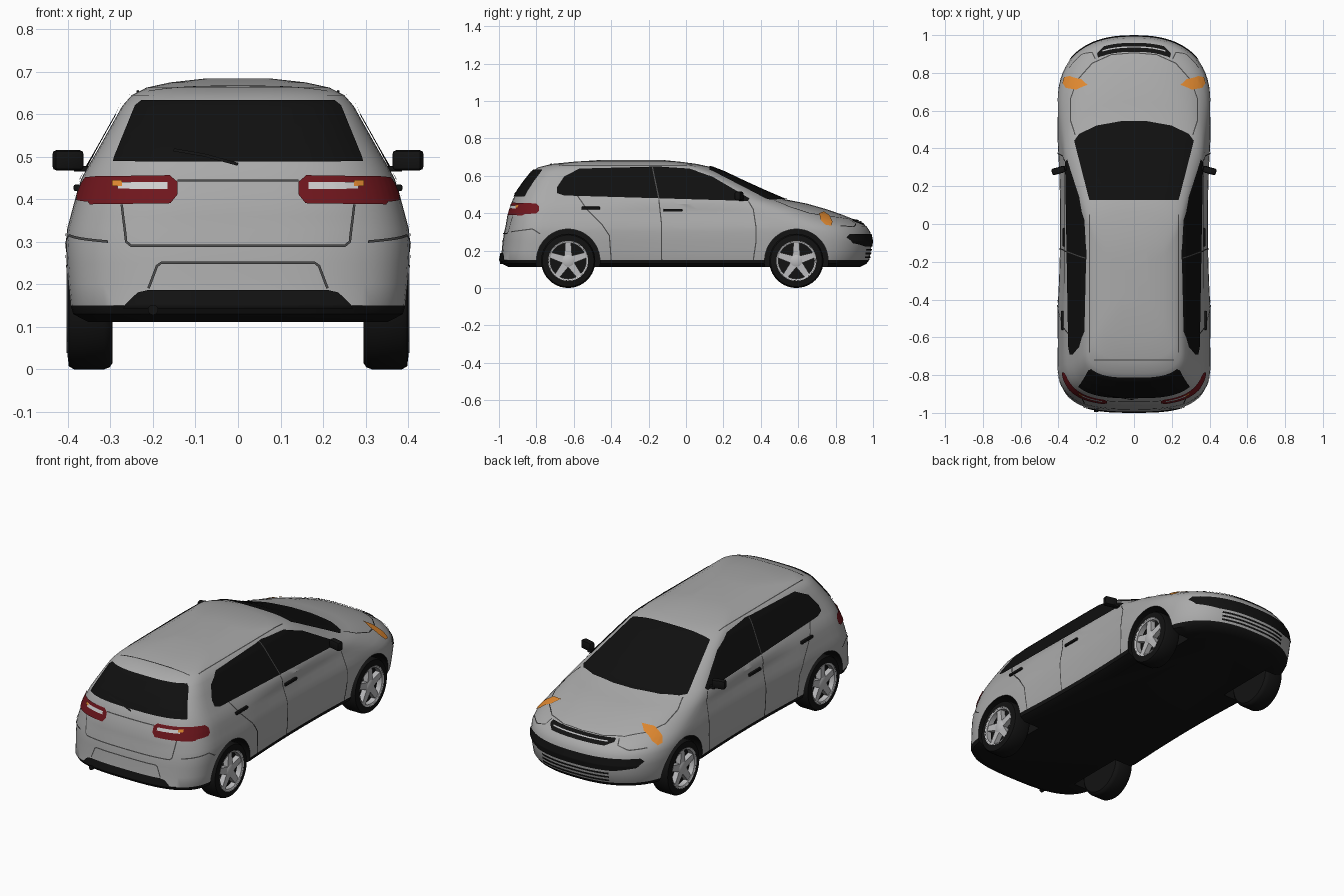
import bpy, bmesh, math
from mathutils import Vector, Matrix
from mathutils.bvhtree import BVHTree

if "Cube" in bpy.data.objects:
    bpy.data.objects.remove(bpy.data.objects["Cube"])


def material(name, r, g, b):
    m = bpy.data.materials.new(name)
    m.diffuse_color = (r, g, b, 1)
    m.use_nodes = True
    m.node_tree.nodes["Principled BSDF"].inputs["Base Color"].default_value = m.diffuse_color
    return m


PAINT = material("silver_paint", .40, .40, .40)
BLACK = material("black_plastic", .006, .006, .006)
GLASS = material("dark_glass", .005, .005, .005)
SEAM = material("seam_grey", .07, .07, .07)
RED = material("lamp_red", .16, .008, .012)
ORANGE = material("signal_orange", .75, .25, .03)
ALLOY = material("alloy", .50, .50, .51)
WHITE = material("lamp_white", .62, .62, .62)


def finish(name, bm, *mats, angle=35):
    me = bpy.data.meshes.new(name)
    bm.to_mesh(me)
    bm.free()
    for m in mats:
        me.materials.append(m)
    me.shade_smooth()
    me.set_sharp_from_angle(angle=math.radians(angle))
    ob = bpy.data.objects.new(name, me)
    bpy.context.collection.objects.link(ob)
    return ob


# ---- body shell: stacked plan outlines (z, half width, rear y, front y, rear corner, front corner)
SLICES = [
    (.112, .36, -.95, .93, .25, .35), (.13, .39, -.985, .965, .25, .35),
    (.15, .395, -.995, .98, .25, .35), (.20, .40, -.985, .988, .25, .35),
    (.25, .403, -.98, .995, .25, .35), (.30, .405, -.972, .985, .25, .36),
    (.33, .402, -.965, .965, .25, .38), (.36, .394, -.96, .915, .25, .40),
    (.39, .386, -.955, .84, .25, .40), (.42, .378, -.945, .755, .25, .38),
    (.45, .368, -.935, .65, .25, .33), (.475, .354, -.925, .525, .23, .24),
    (.52, .328, -.90, .42, .21, .19), (.57, .30, -.865, .31, .19, .16),
    (.62, .272, -.825, .205, .17, .14), (.645, .25, -.79, .14, .15, .13),
    (.663, .215, -.72, .06, .15, .14), (.675, .16, -.60, -.03, .14, .14),
    (.684, .08, -.46, -.12, .08, .08)]


def outline(z, w, yr, yf, lr, lf, n=16):
    pts = []
    for i in range(n + 1):
        a = i / n * math.pi / 2
        pts.append((w * math.sin(a) ** (2 / 2.4), yf - lf + lf * abs(math.cos(a)) ** (2 / 2.4)))
    for i in range(1, 24):
        pts.append((w, yf - lf + (yr + lr - yf + lf) * i / 24))
    for i in range(n + 1):
        a = (1 - i / n) * math.pi / 2
        pts.append((w * math.sin(a) ** (2 / 3), yr + lr - lr * abs(math.cos(a)) ** (2 / 3)))
    # slightly slimmer doors between the wheel arches
    slim = .035 if z < .44 else 0
    pts = [(x * (1 - slim * max(0, 1 - (y / .45) ** 2)), y) for x, y in pts]
    return pts + [(-x, y) for x, y in pts[-2:0:-1]]


bm = bmesh.new()
rings = [[bm.verts.new((x, y, s[0])) for x, y in outline(*s)] for s in SLICES]
for lo, hi in zip(rings, rings[1:]):
    for i in range(len(lo)):
        j = (i + 1) % len(lo)
        bm.faces.new((lo[i], lo[j], hi[j], hi[i]))
bm.faces.new(rings[0])
bm.faces.new(rings[-1])
bmesh.ops.recalc_face_normals(bm, faces=bm.faces)
bm.normal_update()
bvh = BVHTree.FromBMesh(bm)
body = finish("body", bm, PAINT, BLACK)

# ---- wheel arches cut out of the shell
WHEELS, WZ, ARCH = (.59, -.63), .145, .170
bm = bmesh.new()
for y in WHEELS:
    for s in (1, -1):
        bmesh.ops.create_cone(bm, cap_ends=True, segments=48, radius1=ARCH, radius2=ARCH, depth=.3,
                              matrix=Matrix.Translation((s * .41, y, WZ)) @ Matrix.Rotation(math.pi / 2, 4, 'Y'))
cutter = finish("arch_cutter", bm, BLACK)
cutter.hide_render = True
mod = body.modifiers.new("arches", 'BOOLEAN')
mod.operation, mod.solver, mod.object = 'DIFFERENCE', 'EXACT', cutter
cut = bpy.data.meshes.new_from_object(body.evaluated_get(bpy.context.evaluated_depsgraph_get()))
body.modifiers.clear()
body.data = cut
bpy.data.objects.remove(cutter)
cut.materials.clear()
for m in (PAINT, BLACK):
    cut.materials.append(m)
for p in cut.polygons:
    c = p.center
    arch = any(math.hypot(c.y - y, c.z - WZ) < ARCH + .0005 for y in WHEELS)
    p.material_index = 1 if c.z < .15 or arch else 0
cut.shade_smooth()
cut.set_sharp_from_angle(angle=math.radians(35))


# ---- helpers that lay plates and lines on the shell
def cast(view, a, b):
    o, d = {'side': ((2, a, b), (-1, 0, 0)), 'front': ((a, 2, b), (0, -1, 0)),
            'back': ((a, -2, b), (0, 1, 0)), 'top': ((a, b, 2), (0, 0, -1))}[view]
    loc, n, _, _ = bvh.ray_cast(Vector(o), Vector(d))
    return loc, n, -Vector(d)


def lay(name, pts, faces, out, mat, mirror):
    bm = bmesh.new()
    for m in ((1, -1) if mirror else (1,)):
        vs = [bm.verts.new((p.x * m, p.y, p.z)) for p in pts]
        for f in faces:
            face = bm.faces.new([vs[i] for i in f])
            face.normal_update()
            if face.normal.dot(Vector((out.x * m, out.y, out.z))) < 0:
                face.normal_flip()
    return finish(name, bm, mat)


def panel(name, view, poly, mat, mirror=False, off=.005, n=24):
    """Convex outline cut from a grid and projected onto the shell."""
    if sum(p[0] * q[1] - q[0] * p[1] for p, q in zip(poly, poly[1:] + poly[:1])) < 0:
        poly = poly[::-1]
    us, vs = zip(*poly)
    size = Vector((max(us) - min(us), max(vs) - min(vs), 1))
    mid = Vector(((max(us) + min(us)) / 2, (max(vs) + min(vs)) / 2, 0))
    bm = bmesh.new()
    bmesh.ops.create_grid(bm, x_segments=n, y_segments=n, size=.5)
    for v in bm.verts:
        v.co = Vector((v.co.x * size.x, v.co.y * size.y, 0)) + mid
    for p, q in zip(poly, poly[1:] + poly[:1]):
        bmesh.ops.bisect_plane(bm, geom=bm.verts[:] + bm.edges[:] + bm.faces[:], dist=1e-6,
                               plane_co=(*p, 0), plane_no=(q[1] - p[1], p[0] - q[0], 0), clear_outer=True)
    bm.verts.index_update()
    hits = [cast(view, v.co.x, v.co.y) for v in bm.verts]
    faces = [[v.index for v in f.verts] for f in bm.faces if all(hits[v.index][0] for v in f.verts)]
    bm.free()
    pts = [h[0] + h[1] * off if h[0] else Vector() for h in hits]
    return lay(name, pts, faces, hits[0][2], mat, mirror)


def line(name, view, path, mirror=False, width=.006, mat=SEAM, off=.004):
    """Thin ribbon following a path on the shell."""
    dense = []
    for p, q in zip(path, path[1:]):
        k = max(2, int(math.dist(p, q) / .015))
        dense += [(p[0] + (q[0] - p[0]) * i / k, p[1] + (q[1] - p[1]) * i / k) for i in range(k)]
    hits = [h for h in (cast(view, *p) for p in dense + [path[-1]]) if h[0]]
    pts = []
    for i, (loc, n, _) in enumerate(hits):
        d = hits[min(i + 1, len(hits) - 1)][0] - hits[max(i - 1, 0)][0]
        side = n.cross(d).normalized() * width / 2
        pts += [loc + n * off + side, loc + n * off - side]
    faces = [(i, i + 1, i + 3, i + 2) for i in range(0, len(pts) - 2, 2)]
    return lay(name, pts, faces, hits[0][2], mat, mirror)


def sym(half):
    return half + [(-a, b) for a, b in half[::-1]]


# ---- glass
panel("windshield", 'top', sym([(.06, .545), (.2, .52), (.29, .475), (.315, .44), (.235, .125)]), GLASS)
panel("rear_window", 'back', sym([(.292, .487), (.288, .50), (.24, .618), (.225, .63)]), GLASS)
panel("side_glass", 'side', [(-.69, .505), (-.69, .535), (-.65, .595), (-.57, .635), (-.15, .646), (.02, .635),
                             (.14, .592), (.34, .475), (.33, .463), (-.65, .492)], GLASS, True, n=40)
line("window_divider", 'side', [(-.18, .643), (-.145, .475)], True, off=.007)

# ---- lamps
panel("tail_lamp", 'back', [(.142, .41), (.158, .39), (.345, .387), (.356, .40), (.345, .452), (.16, .455), (.142, .44)], RED, True)
panel("tail_lamp_side", 'side', [(-.90, .39), (-.80, .397), (-.785, .41), (-.785, .435), (-.80, .45), (-.90, .453)], RED, True)
panel("reverse_lamp", 'back', [(.165, .422), (.28, .422), (.28, .438), (.165, .438)], WHITE, True, off=.008)
panel("rear_signal", 'back', [(.27, .428), (.292, .428), (.292, .442), (.27, .442)], ORANGE, True, off=.009)
panel("front_signal", 'side', [(.71, .395), (.735, .405), (.765, .385), (.782, .35), (.775, .33), (.745, .335), (.72, .36)], ORANGE, True)

# ---- grilles and lower trim
panel("upper_grille", 'front', sym([(.19, .362), (.195, .35), (.16, .335)]), BLACK)
panel("grille_bar", 'front', sym([(.165, .351), (.165, .347)]), ALLOY, off=.008)
panel("lower_intake", 'front', sym([(.33, .287), (.345, .27), (.32, .24), (.22, .222)]), BLACK, n=32)
for i, z in enumerate((.165, .185, .205)):
    panel(f"bumper_louvre_{i}", 'front', sym([(.2, z + .005), (.2, z - .005)]), BLACK)
panel("rear_diffuser", 'back', sym([(.21, .186), (.235, .18), (.27, .145)]), BLACK)

# ---- panel gaps
line("door_gap_front", 'side', [(.335, .46), (.36, .42), (.375, .32), (.375, .25), (.36, .15)], True)
line("door_gap_middle", 'side', [(-.145, .47), (-.132, .35), (-.13, .15)], True)
line("door_gap_rear", 'side', [(-.58, .49), (-.53, .42), (-.45, .34), (-.41, .28), (-.40, .15)], True)
line("bumper_gap_rear", 'side', [(-.78, .29), (-.82, .315), (-.93, .30)], True)
line("headlamp_gap", 'front', [(.34, .33), (.28, .325), (.22, .34), (.205, .362)], True)
line("hood_gap", 'top', [(0, .905), (.12, .895), (.22, .85), (.30, .76), (.335, .66), (.335, .55), (.31, .47)], True)
line("roof_gap", 'top', [(0, -.72), (.21, -.72)], True)
line("roof_rail_gap", 'top', [(.235, .05), (.235, -.68)], True)
line("tailgate_gap", 'back', [(0, .29), (.25, .29), (.262, .30), (.272, .387)], True)
line("tailgate_crease", 'back', [(0, .443), (.142, .443)], True)
line("plate_recess", 'back', [(0, .25), (.18, .25), (.19, .243), (.21, .19)], True)
line("rear_wiper", 'back', [(0, .478), (-.08, .50), (-.15, .512)], width=.008, mat=BLACK, off=.009)


# ---- mirrors, handles, exhaust
def box(name, centre, size, mat, bevel=.006, turn=0):
    bm = bmesh.new()
    for s in (1, -1):
        bmesh.ops.create_cube(bm, size=1, matrix=Matrix.Translation((centre[0] * s, centre[1], centre[2]))
                              @ Matrix.Rotation(turn * s, 4, 'Z') @ Matrix.Diagonal((*size, 1)))
    bmesh.ops.bevel(bm, geom=bm.edges[:], offset=bevel, segments=2, affect='EDGES', profile=.5)
    return finish(name, bm, mat)


box("mirror", (.400, .283, .492), (.072, .035, .048), BLACK, .010, -.25)
box("mirror_arm", (.362, .295, .472), (.05, .025, .014), BLACK, .004)
for part, y, z in (("front_handle", -.07, .415), ("rear_handle", -.51, .427)):
    box(part, (cast('side', y, z)[0].x + .003, y, z), (.016, .10, .015), BLACK, .004)
bm = bmesh.new()
bmesh.ops.create_cone(bm, cap_ends=True, segments=16, radius1=.012, radius2=.012, depth=.08,
                      matrix=Matrix.Translation((-.2, -.955, .14)) @ Matrix.Rotation(math.pi / 2, 4, 'X'))
finish("exhaust", bm, BLACK)


# ---- wheels
def lathe(name, profile, mat, y, s, n=40):
    bm = bmesh.new()
    verts = [bm.verts.new((s * x, y, WZ + r)) for r, x in profile]
    edges = [bm.edges.new(e) for e in zip(verts, verts[1:])]
    bmesh.ops.spin(bm, geom=verts + edges, cent=(0, y, WZ), axis=(1, 0, 0), angle=math.tau, steps=n)
    bmesh.ops.remove_doubles(bm, verts=bm.verts, dist=1e-5)
    bmesh.ops.recalc_face_normals(bm, faces=bm.faces)
    return finish(name, bm, mat)


for y, end in zip(WHEELS, ("front", "rear")):
    for s, hand in ((1, "right"), (-1, "left")):
        tag = f"{end}_{hand}"
        lathe("tyre_" + tag, [(0, .295), (.13, .295), (.14, .302), (.145, .315), (.145, .385), (.138, .398),
                              (.104, .402), (.098, .365), (0, .365)], BLACK, y, s)
        lathe("rim_" + tag, [(.096, .37), (.096, .398), (.107, .403), (.107, .39)], ALLOY, y, s)
        lathe("hub_" + tag, [(.034, .37), (.034, .392), (.026, .397), (0, .397)], ALLOY, y, s)
        # five tapered spokes
        bm = bmesh.new()
        for k in range(5):
            a = math.tau * k / 5
            quad = [(.015, -.021), (.10, -.015), (.10, .015), (.015, .021)]
            ring = [[bm.verts.new((s * x, y + r * math.sin(a) + t * math.cos(a),
                                   WZ + r * math.cos(a) - t * math.sin(a))) for r, t in quad] for x in (.366, .394)]
            bm.faces.new(ring[0])
            bm.faces.new(ring[1])
            for i in range(4):
                j = (i + 1) % 4
                bm.faces.new((ring[0][i], ring[0][j], ring[1][j], ring[1][i]))
        bmesh.ops.recalc_face_normals(bm, faces=bm.faces)
        finish("spokes_" + tag, bm, ALLOY)
